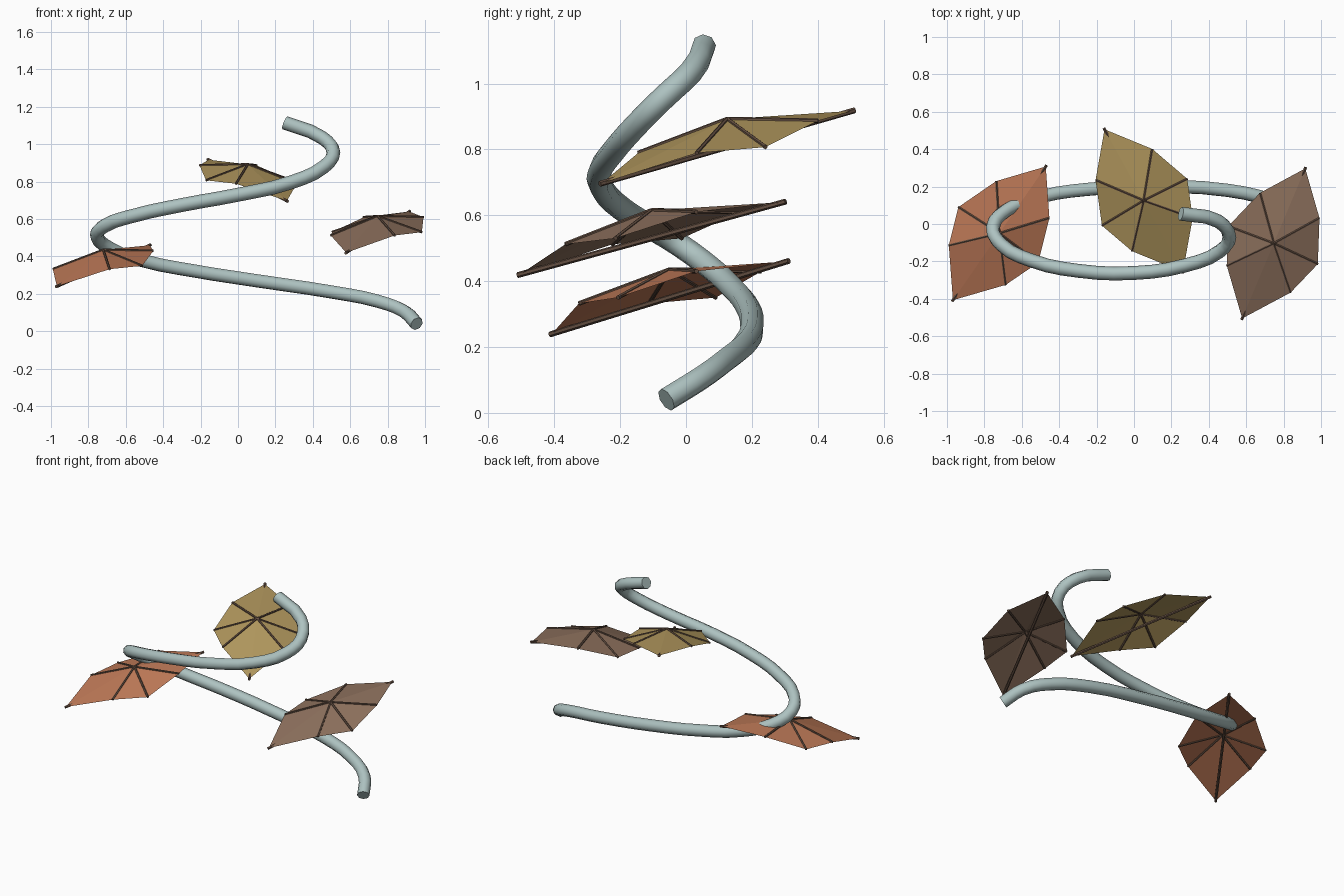
import bpy, bmesh
from math import radians
from mathutils import Vector, Matrix

if "Cube" in bpy.data.objects:
    bpy.data.objects.remove(bpy.data.objects["Cube"], do_unlink=True)


def material(name, rgb):
    m = bpy.data.materials.new(name)
    m.use_nodes = True
    m.diffuse_color = (*rgb, 1)
    m.node_tree.nodes["Principled BSDF"].inputs["Base Color"].default_value = (*rgb, 1)
    return m


def add_object(name, bm, mat):
    mesh = bpy.data.meshes.new(name)
    bm.to_mesh(mesh)
    bm.free()
    mesh.materials.append(mat)
    ob = bpy.data.objects.new(name, mesh)
    bpy.context.collection.objects.link(ob)
    return ob


def add_rod(bm, a, b, radius, sides=6):
    d = b - a
    place = Matrix.Translation((a + b) / 2) @ d.to_track_quat('Z', 'Y').to_matrix().to_4x4()
    bmesh.ops.create_cone(bm, cap_ends=True, segments=sides, radius1=radius,
                          radius2=radius, depth=d.length, matrix=place)


pale_blue = material("pale_blue_stem", (0.42, 0.54, 0.53))
dark_wood = material("dark_wood", (0.13, 0.08, 0.055))
ochre = material("ochre_cloth", (0.44, 0.31, 0.11))
rust = material("rust_cloth", (0.51, 0.19, 0.095))
brown = material("brown_cloth", (0.27, 0.165, 0.11))

# Spiral stem: one swept tube with closed ends
path = [(0.955, -0.06, 0.04), (0.89, 0.045, 0.105), (0.75, 0.12, 0.16),
        (0.5, 0.18, 0.21), (0.1, 0.2, 0.27), (-0.25, 0.185, 0.325),
        (-0.5, 0.145, 0.375), (-0.68, 0.075, 0.44), (-0.755, -0.02, 0.51),
        (-0.71, -0.11, 0.565), (-0.55, -0.195, 0.62), (-0.3, -0.25, 0.675),
        (0, -0.262, 0.73), (0.28, -0.22, 0.795), (0.46, -0.145, 0.88),
        (0.51, -0.07, 0.955), (0.45, 0.015, 1.035), (0.25, 0.055, 1.115)]
curve = bpy.data.curves.new("spiral_stem", 'CURVE')
curve.dimensions = '3D'
curve.resolution_u = 3
curve.bevel_depth = 0.037
curve.bevel_resolution = 2
curve.use_fill_caps = True
spline = curve.splines.new('BEZIER')
spline.bezier_points.add(len(path) - 1)
for point, co in zip(spline.bezier_points, path):
    point.co = co
    point.handle_left_type = point.handle_right_type = 'AUTO'
curve.materials.append(pale_blue)
stem = bpy.data.objects.new("spiral_stem", curve)
bpy.context.collection.objects.link(stem)
bpy.context.view_layer.objects.active = stem
stem.select_set(True)
bpy.ops.object.convert(target='MESH')
bpy.ops.object.shade_smooth_by_angle(angle=radians(50))

# Canopy outline, long axis on local x, one half mirrored across it
front_tip, back_tip = Vector((0.435, 0, 0.11)), Vector((-0.435, 0, -0.11))
half = [Vector((0.22, 0.173, 0.08)), Vector((-0.01, 0.26, 0)),
        Vector((-0.207, 0.185, -0.018))]
other = [Vector((p.x, -p.y, p.z)) for p in reversed(half)]
rim = [front_tip, *half, back_tip, *other]
peak = Vector((0, 0, 0.085))


def canopy(name, location, angle, cloth):
    # Cloth: a fan of flat panels around a raised centre
    bm = bmesh.new()
    centre = bm.verts.new(peak)
    ring = [bm.verts.new(p) for p in rim]
    for a, b in zip(ring, ring[1:] + ring[:1]):
        bm.faces.new((centre, a, b))
    sheet = add_object(name + "_cloth", bm, cloth)

    # Frame: a straight spine under the cloth and six ribs
    bm = bmesh.new()
    add_rod(bm, back_tip * 1.015, front_tip * 1.015, 0.009)
    for p in half + other:
        add_rod(bm, peak, p, 0.007)
    frame = add_object(name + "_frame", bm, dark_wood)

    for ob in (sheet, frame):
        ob.location = location
        ob.rotation_euler.z = radians(angle)


canopy("upper_canopy", (0.052, 0.125, 0.807), 118.8, ochre)
canopy("left_canopy", (0.747, -0.104, 0.53), 67.2, brown)
canopy("right_canopy", (-0.72, -0.05, 0.35), 55.2, rust)
